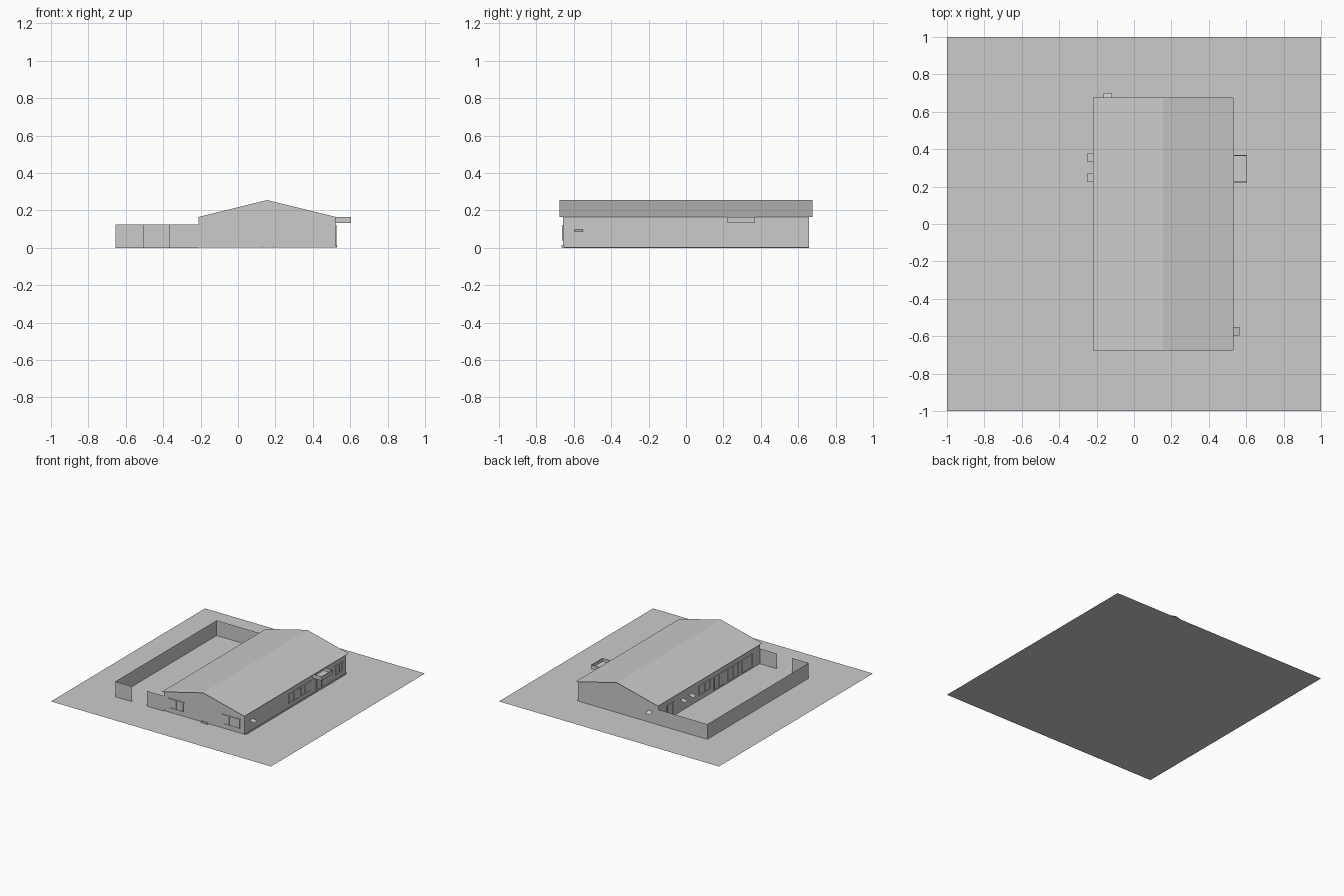
import bpy, bmesh

if "Cube" in bpy.data.objects:
    bpy.data.objects.remove(bpy.data.objects["Cube"])

# House outline (x0..x1, y0..y1), eave and ridge
X0, X1, Y = -0.21, 0.522, 0.658
XM, EAVE, RIDGE = 0.156, 0.165, 0.255
FLOOR = 0.01


def finish(name, bm):
    mesh = bpy.data.meshes.new(name)
    bm.to_mesh(mesh)
    bm.free()
    ob = bpy.data.objects.new(name, mesh)
    bpy.context.collection.objects.link(ob)
    return ob


def add_face(bm, pts):
    bm.faces.new([bm.verts.new(p) for p in pts])


def add_box(bm, a, b):
    res = bmesh.ops.create_cube(bm, size=1)
    for v in res["verts"]:
        for i in range(3):
            v.co[i] = (a[i] + b[i]) / 2 + v.co[i] * abs(b[i] - a[i])


def fence(name, path, z0, z1):
    """Thin upright sheet following a plan path."""
    bm = bmesh.new()
    for (ax, ay), (bx, by) in zip(path, path[1:]):
        add_face(bm, [(ax, ay, z0), (bx, by, z0), (bx, by, z1), (ax, ay, z1)])
    bmesh.ops.remove_doubles(bm, verts=bm.verts, dist=1e-5)
    return finish(name, bm)


def on_wall(side, u, out, z):
    """Point on a wall: u along it, out away from it."""
    return {"front": (u, -Y - out, z), "back": (u, Y + out, z),
            "left": (X0 - out, u, z), "right": (X1 + out, u, z)}[side]


def opening(name, side, u0, u1, z0, z1, panes=2, bar=0.005, depth=0.005):
    """Frame, mullions and lintel standing proud of the wall."""
    bm = bmesh.new()

    def strip(ua, ub, za, zb, d=depth):
        add_box(bm, on_wall(side, ua, 0, za), on_wall(side, ub, d, zb))

    for i in range(panes + 1):
        u = u0 + (u1 - u0 - bar) * i / panes
        strip(u, u + bar, z0, z1)
    strip(u0, u1, z0, z0 + bar)
    strip(u0 - 0.008, u1 + 0.008, z1 - bar, z1, depth + 0.002)
    strip(u0, u1, z0, z1, 0.0015)          # glass
    return finish(name, bm)


def vent(name, side, u0, u1):
    """Small top-hung pane tilted outward."""
    bm = bmesh.new()
    add_face(bm, [on_wall(side, u0, 0, 0.097), on_wall(side, u1, 0, 0.097),
                  on_wall(side, u1, 0.042, 0.085), on_wall(side, u0, 0.042, 0.085)])
    return finish(name, bm)


# Plot
bm = bmesh.new()
add_face(bm, [(-1, -1, 0), (1, -1, 0), (1, 1, 0), (-1, 1, 0)])
finish("plot", bm)

# Floor slab
bm = bmesh.new()
add_box(bm, (X0, -Y + 0.008, 0.0005), (X1 + 0.005, Y, FLOOR))
finish("floor_slab", bm)

# Walls with gables
bm = bmesh.new()
for y in (-Y, Y):
    add_face(bm, [(X0, y, FLOOR), (X1, y, FLOOR), (X1, y, EAVE),
                  (XM, y, RIDGE), (X0, y, EAVE)])
for x in (X0, X1):
    add_face(bm, [(x, -Y, FLOOR), (x, Y, FLOOR), (x, Y, EAVE), (x, -Y, EAVE)])
bmesh.ops.remove_doubles(bm, verts=bm.verts, dist=1e-5)
bmesh.ops.recalc_face_normals(bm, faces=bm.faces)
finish("walls", bm)

# Thin pitched roof with a small overhang
bm = bmesh.new()
slope = (RIDGE - EAVE) / (X1 - XM)
half, ry = 0.376, 0.677
for s in (-1, 1):
    e, z = XM + s * half, RIDGE - half * slope + 0.001
    add_face(bm, [(XM, -s * ry, RIDGE + 0.001), (e, -s * ry, z),
                  (e, s * ry, z), (XM, s * ry, RIDGE + 0.001)])
bmesh.ops.remove_doubles(bm, verts=bm.verts, dist=1e-5)
finish("roof", bm)

# Courtyard fence with a gate gap at the front
fence("courtyard_fence", [(-0.505, -Y), (-0.655, -Y), (-0.655, Y), (X0, Y)], 0, 0.125)
fence("front_fence_panel", [(-0.365, -Y), (X0, -Y)], 0, 0.125)

# Porch canopy: tray with a raised rim
bm = bmesh.new()
px, y0, y1, t = 0.605, 0.222, 0.368, 0.004
add_box(bm, (X1, y0, 0.132), (px, y1, 0.14))
add_box(bm, (px - t, y0, 0.132), (px, y1, 0.165))
for y in (y0, y1 - t):
    add_box(bm, (X1, y, 0.132), (px, y + t, 0.165))
finish("porch_canopy", bm)

# Windows and doors: side, start, end, bottom, top, panes
W = (0.04, 0.12)
D = (FLOOR, 0.12)
for i, (side, a, b, z, n) in enumerate([
        ("front", -0.165, -0.035, W, 2), ("front", 0.33, 0.48, W, 3),
        ("right", -0.09, 0.04, W, 2), ("right", 0.065, 0.19, W, 2),
        ("right", 0.52, 0.61, W, 2),
        ("left", -0.56, -0.42, D, 2), ("left", -0.38, -0.24, D, 2),
        ("left", -0.20, -0.06, D, 2), ("left", -0.01, 0.13, W, 2)]):
    opening(f"window_{i + 1}", side, a, b, z[0], z[1], n)
opening("entrance_door", "right", 0.27, 0.34, *D, 1)
opening("courtyard_door", "left", 0.47, 0.55, *D, 1)

# Low door steps
for name, side, a, b in (("front_step", "front", 0.13, 0.19),
                         ("side_step", "right", 0.44, 0.48)):
    bm = bmesh.new()
    add_box(bm, on_wall(side, a, 0, 0.0005), on_wall(side, b, 0.008, 0.013))
    finish(name, bm)

# Small tilted vent panes
for name, side, a, b in (("vent_right", "right", -0.597, -0.552),
                         ("vent_left_1", "left", 0.225, 0.27),
                         ("vent_left_2", "left", 0.333, 0.378),
                         ("vent_back", "back", -0.162, -0.118)):
    vent(name, side, a, b)
